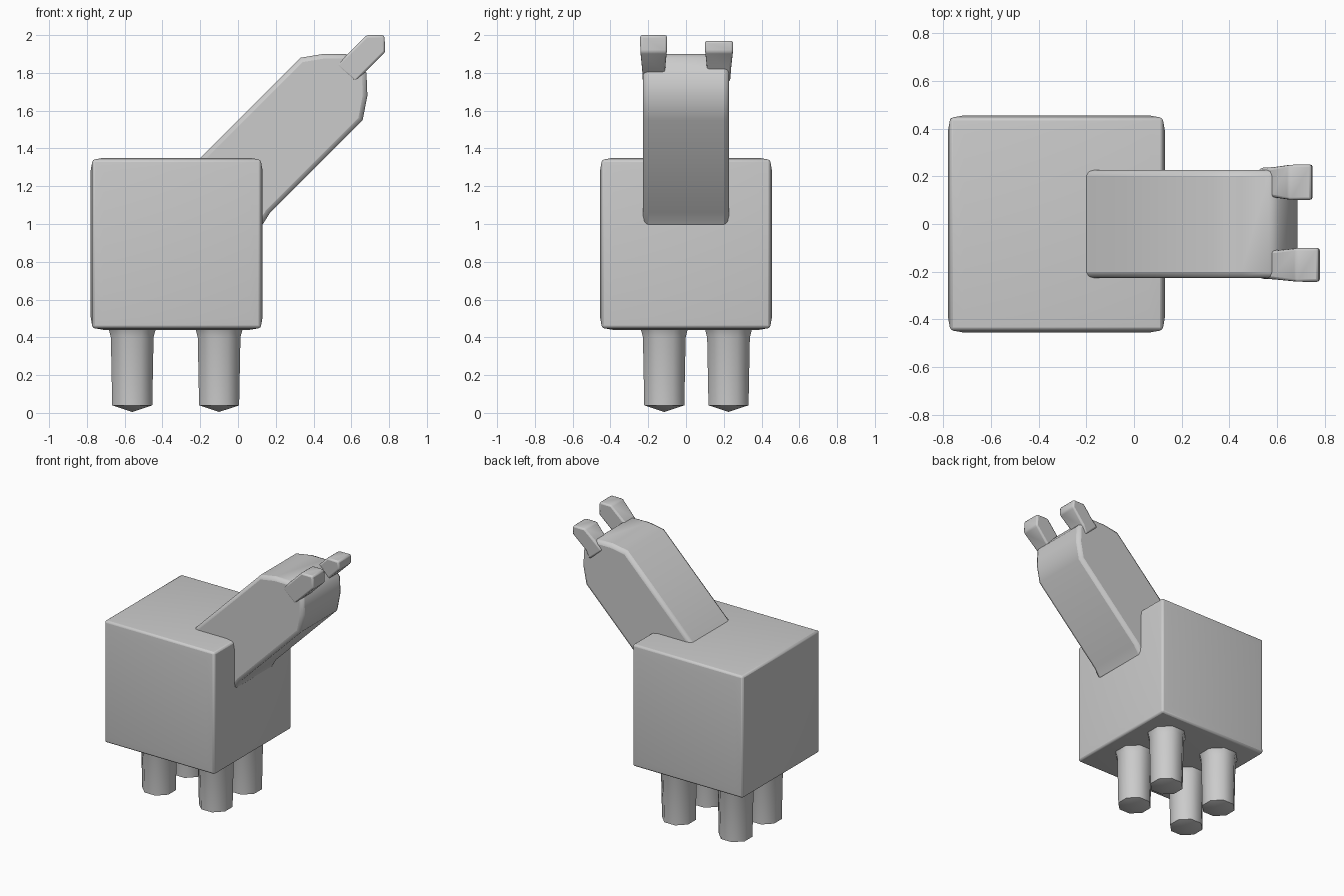
import bpy, bmesh, math
from mathutils import Vector

if "Cube" in bpy.data.objects:
    bpy.data.objects.remove(bpy.data.objects["Cube"])


def finish(bm, name, bevel=0.0):
    bmesh.ops.recalc_face_normals(bm, faces=bm.faces[:])
    me = bpy.data.meshes.new(name)
    bm.to_mesh(me)
    bm.free()
    ob = bpy.data.objects.new(name, me)
    bpy.context.collection.objects.link(ob)
    if bevel:
        mod = ob.modifiers.new("soft_edges", 'BEVEL')
        mod.width = bevel
        mod.segments = 2
        mod.limit_method = 'ANGLE'
        mod.angle_limit = math.radians(40)
    bpy.ops.object.select_all(action='DESELECT')
    ob.select_set(True)
    bpy.context.view_layer.objects.active = ob
    bpy.ops.object.shade_smooth_by_angle(angle=math.radians(50))
    return ob


def prism(name, profile, y0, y1, bevel, taper=None):
    """Extrude an x-z profile from y0 to y1; taper scales y per point."""
    taper = taper or [1.0] * len(profile)
    mid, half = (y0 + y1) / 2, (y1 - y0) / 2
    bm = bmesh.new()
    sides = [[bm.verts.new((x, mid + s * half * t, z))
              for (x, z), t in zip(profile, taper)] for s in (-1, 1)]
    n = len(profile)
    for i in range(n):
        j = (i + 1) % n
        bm.faces.new((sides[0][i], sides[0][j], sides[1][j], sides[1][i]))
    for side in sides:
        bm.faces.new(side)
    return finish(bm, name, bevel)


# Body: block with slightly raised faces and softened edges
bm = bmesh.new()
bmesh.ops.create_cube(bm, size=0.89)
bmesh.ops.translate(bm, verts=bm.verts[:], vec=(-0.325, 0, 0.895))
bmesh.ops.inset_individual(bm, faces=bm.faces[:], thickness=0.08, depth=0.01)
finish(bm, "body", 0.012)

# Slanted neck and head in one piece
prism("neck_and_head",
      [(-0.22, 1.33), (0.33, 1.88), (0.45, 1.90), (0.59, 1.90), (0.68, 1.80),
       (0.685, 1.68), (0.66, 1.55), (0.17, 1.06), (0.12, 0.98), (-0.1, 1.0)],
      -0.227, 0.227, 0.025)

# Ears: stubby blocks pointing along the neck
ear = [(0.52, 1.84), (0.58, 1.90), (0.68, 2.0), (0.775, 2.0),
       (0.78, 1.91), (0.68, 1.81), (0.62, 1.75)]
widths = [0.8, 0.85, 1, 1, 1, 0.85, 0.8]
prism("ear_front", ear, -0.243, -0.1, 0.012, widths)
prism("ear_back", [(x - 0.03 if x > 0.65 else x, z - 0.03 if z > 1.95 else z)
                   for x, z in ear], 0.1, 0.25, 0.012, widths)

# Legs: eight-sided tapered posts with shallow pointed feet
rings = [(0.47, 0.135), (0.435, 0.122), (0.40, 0.113), (0.04, 0.106)]
for lx, xname in ((-0.56, "rear"), (-0.10, "fore")):
    for ly, yname in ((-0.115, "right"), (0.225, "left")):
        bm = bmesh.new()
        loops = []
        for z, r in rings:
            r /= math.cos(math.pi / 8)
            loops.append([bm.verts.new((lx + r * math.cos((k + .5) * math.pi / 4),
                                        ly + r * math.sin((k + .5) * math.pi / 4), z))
                          for k in range(8)])
        for a, b in zip(loops, loops[1:]):
            for k in range(8):
                m = (k + 1) % 8
                bm.faces.new((a[k], a[m], b[m], b[k]))
        tip = bm.verts.new((lx, ly, 0.005))
        for k in range(8):
            bm.faces.new((loops[-1][k], loops[-1][(k + 1) % 8], tip))
        bm.faces.new(loops[0])
        finish(bm, f"{xname}_{yname}_leg")
